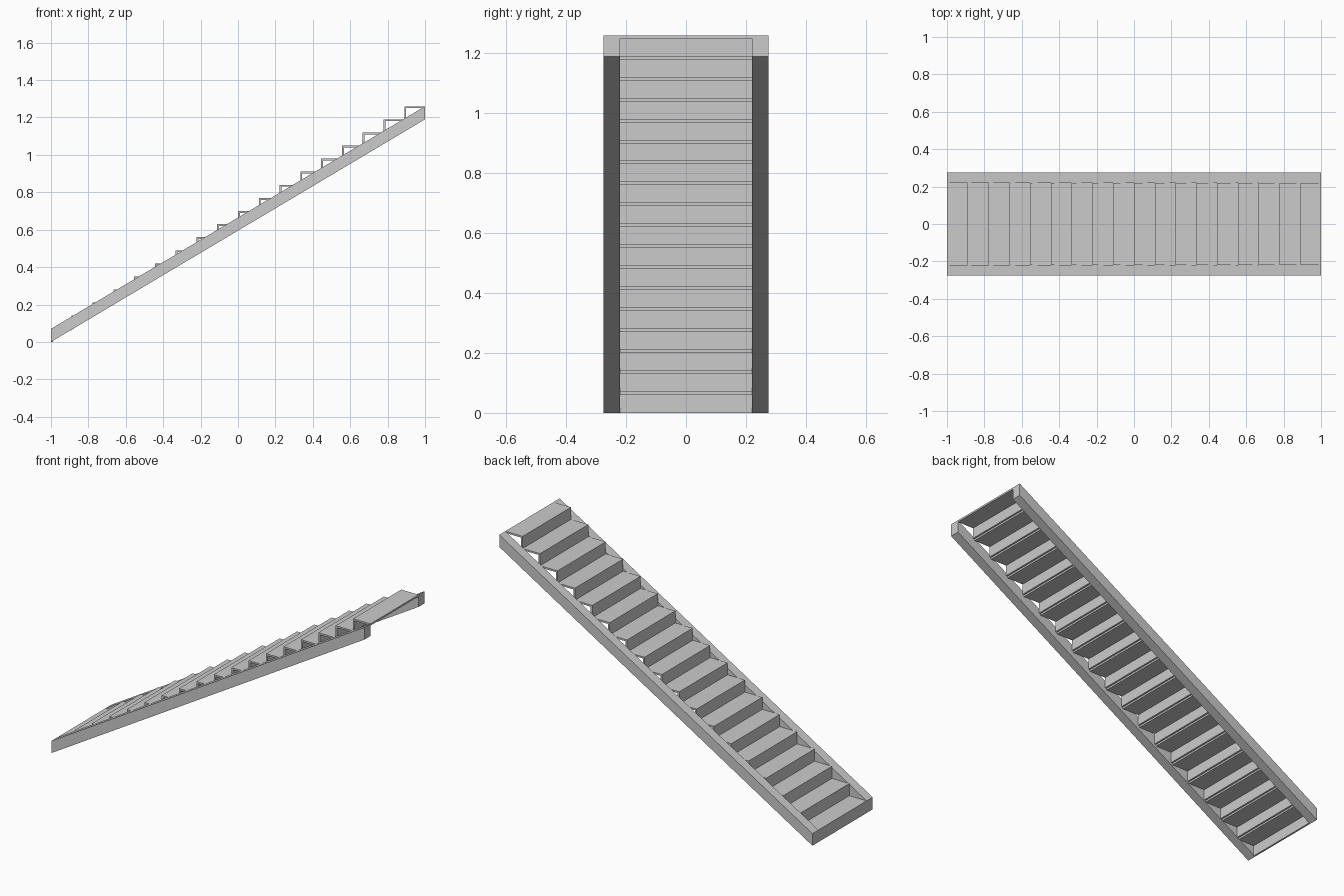
import bpy
import bmesh

cube = bpy.data.objects.get("Cube")
if cube:
    bpy.data.objects.remove(cube, do_unlink=True)

STEPS = 18
RUN = 2.0 / STEPS
RISE = 0.07
THICK = 0.01
INNER = 0.22
OUTER = 0.275

grey = bpy.data.materials.new("light_grey")
grey.use_nodes = True
colour = (0.6, 0.6, 0.6, 1.0)
grey.diffuse_color = colour
grey.node_tree.nodes["Principled BSDF"].inputs["Base Color"].default_value = colour


def prism(name, profile, y0, y1):
    """Extrude an (x, z) outline from y0 to y1."""
    bm = bmesh.new()
    face = bm.faces.new([bm.verts.new((x, y0, z)) for x, z in profile])
    grown = bmesh.ops.extrude_face_region(bm, geom=[face])
    moved = [v for v in grown["geom"] if isinstance(v, bmesh.types.BMVert)]
    bmesh.ops.translate(bm, verts=moved, vec=(0, y1 - y0, 0))
    bmesh.ops.recalc_face_normals(bm, faces=bm.faces[:])
    mesh = bpy.data.meshes.new(name)
    bm.to_mesh(mesh)
    bm.free()
    mesh.materials.append(grey)
    obj = bpy.data.objects.new(name, mesh)
    bpy.context.collection.objects.link(obj)
    return obj


# Sloping side beams with upright ends
top = STEPS * RISE
beam = [(-1, 0), (1, top - RISE), (1, top), (-1, RISE)]
prism("left_stringer", beam, INNER, OUTER)
prism("right_stringer", beam, -OUTER, -INNER)

# Each step is a thin riser and tread joined in an L shape
for i in range(STEPS):
    x0, z0 = -1 + i * RUN, i * RISE
    x1, z1 = x0 + RUN, z0 + RISE
    step = [(x0, z0), (x0 + THICK, z0), (x0 + THICK, z1 - THICK),
            (x1, z1 - THICK), (x1, z1), (x0, z1)]
    prism(f"step_{i + 1}", step, -INNER, INNER)
